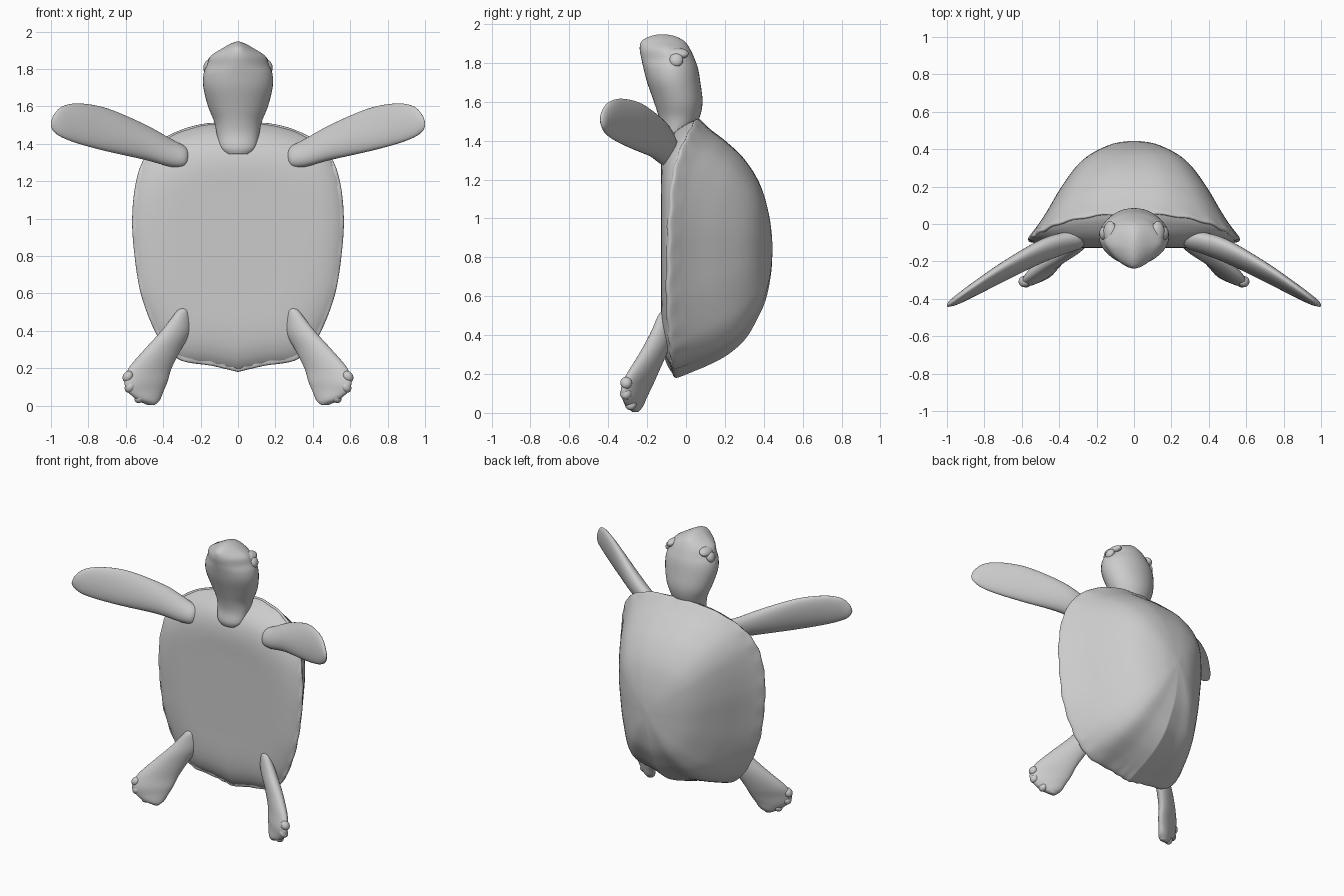
import bpy, bmesh, math
from mathutils import Matrix, Vector

cube = bpy.data.objects.get("Cube")
if cube:
    bpy.data.objects.remove(cube, do_unlink=True)

grey = bpy.data.materials.new("plain_grey")
grey.use_nodes = True
COLOUR = (0.6, 0.6, 0.6, 1.0)
grey.diffuse_color = COLOUR
grey.node_tree.nodes["Principled BSDF"].inputs["Base Color"].default_value = COLOUR


def spline(rows, steps):
    """Smooth curve through rows of numbers."""
    out = []
    for i in range(len(rows) - 1):
        p = [rows[max(i - 1, 0)], rows[i], rows[i + 1], rows[min(i + 2, len(rows) - 1)]]
        for k in range(steps):
            t = k / steps
            out.append([b + 0.5 * t * (c - a + t * (2 * a - 5 * b + 4 * c - d + t * (3 * (b - c) + d - a)))
                        for a, b, c, d in zip(*p)])
    return out + [list(rows[-1])]


def finish(name, bm):
    bmesh.ops.recalc_face_normals(bm, faces=bm.faces)
    mesh = bpy.data.meshes.new(name)
    bm.to_mesh(mesh)
    bm.free()
    mesh.materials.append(grey)
    mesh.shade_smooth()
    obj = bpy.data.objects.new(name, mesh)
    bpy.context.collection.objects.link(obj)
    return obj


def bridge_rings(name, rings, cap_start, cap_end):
    """Skin a list of closed point rings, with optional end fans."""
    bm = bmesh.new()
    vs = [[bm.verts.new(p) for p in ring] for ring in rings]
    n = len(vs[0])
    for r0, r1 in zip(vs, vs[1:]):
        for j in range(n):
            bm.faces.new((r0[j], r0[(j + 1) % n], r1[(j + 1) % n], r1[j]))
    for use, ring in ((cap_start, vs[0]), (cap_end, vs[-1])):
        if use:
            mid = bm.verts.new(sum((v.co for v in ring), Vector()) / n)
            for j in range(n):
                bm.faces.new((ring[j], ring[(j + 1) % n], mid))
    return finish(name, bm)


def limb(name, rows, axis, side=1, n=32):
    """Rows: position along axis, centre a, centre y, radius a, radius y, lean, front pinch."""
    rings = []
    for t, a, y, ra, ry, lean, pinch in spline(rows, 5):
        ra, ry = max(ra, 0.002), max(ry, 0.002)
        ring = []
        for j in range(n):
            ang = 2 * math.pi * j / n
            c, s = math.cos(ang), math.sin(ang)
            da = ra * c * (1 - pinch * max(0, -s))
            py = y + ry * s + lean * da
            ring.append((side * t, py, a + da) if axis == "x" else (side * (a + da), py, t))
        rings.append(ring)
    return bridge_rings(name, rings, True, True)


def ball(name, centre, size, turn=0.0):
    bm = bmesh.new()
    m = Matrix.Translation(centre) @ Matrix.Rotation(turn, 4, "Y") @ Matrix.Diagonal((*size, 1))
    bmesh.ops.create_uvsphere(bm, u_segments=20, v_segments=12, radius=1, matrix=m)
    return finish(name, bm)


# Shell outline, from tail to nape: x, z, rim y
MID_Z, PEAK, BELLY = 0.85, 0.445, -0.128
half = spline([(0, .18, -.05), (.06, .195, -.055), (.15, .215, -.06), (.30, .24, -.065), (.39, .31, -.07),
               (.455, .42, -.08), (.52, .6, -.088), (.553, .8, -.085), (.566, 1.0, -.08),
               (.545, 1.2, -.065), (.49, 1.34, -.03), (.38, 1.44, .015), (.2, 1.505, .05), (0, 1.516, .06)], 6)
outline = half + [(-x, z, y) for x, z, y in half[-2:0:-1]]

# Dome: scale of the outline, then height at the flanks, nape and tail
dome = spline([(.965, -.03, -.03, -.03), (1, 0, 0, 0), (.95, .08, .10, .18), (.9, .15, .20, .34),
               (.82, .28, .38, .54), (.7, .50, .60, .72), (.55, .73, .78, .84), (.4, .87, .89, .93),
               (.2, .97, .97, .985), (.02, 1, 1, 1)], 4)
rings = []
for s, flank, nape, tail in dome:
    ring = []
    for i, (x, z, y) in enumerate(outline):
        d = (z - MID_Z) / 0.668
        h = flank + ((nape if d > 0 else tail) - flank) * min(1, d * d)
        ripple = 0.004 * math.sin(i * 1.3) * max(0, (s - .93) / .07)
        ring.append((x * s, y + (PEAK - y) * h + ripple, MID_Z + (z - MID_Z) * s))
    rings.append(ring)
bridge_rings("shell", rings, False, True)

# Belly plate
plate = spline([(.99, 0), (.965, .25), (.9, .6), (.8, .87), (.65, 1), (.4, 1), (.02, 1)], 4)
bridge_rings("belly_plate", [[(x * s, y + (BELLY - y) * f, MID_Z + (z - MID_Z) * s) for x, z, y in outline]
                             for s, f in plate], False, True)

# Head and neck
limb("head_and_neck", [
    (1.345, 0, -.100, .060, .030, 0, 0), (1.38, 0, -.085, .095, .055, 0, 0),
    (1.45, 0, -.050, .113, .080, 0, 0), (1.52, 0, -.035, .128, .105, 0, 0),
    (1.60, 0, -.040, .160, .125, 0, 0), (1.70, 0, -.063, .185, .137, 0, 0),
    (1.77, 0, -.078, .185, .140, 0, .1), (1.82, 0, -.092, .166, .137, 0, .25),
    (1.87, 0, -.108, .145, .130, 0, .35), (1.91, 0, -.118, .085, .112, 0, .35),
    (1.935, 0, -.120, .040, .070, 0, .2), (1.946, 0, -.120, .010, .025, 0, 0)], "z", n=40)

FLIPPER = [
    (.262, 1.335, -.080, .025, .020, .2, 0), (.285, 1.333, -.085, .055, .045, .2, 0),
    (.36, 1.353, -.100, .075, .056, .2, 0), (.50, 1.410, -.148, .095, .062, .2, 0),
    (.70, 1.475, -.255, .115, .050, .2, 0), (.85, 1.508, -.345, .108, .038, .15, 0),
    (.94, 1.517, -.400, .083, .028, .1, 0), (.985, 1.510, -.425, .045, .017, 0, 0),
    (1.0, 1.505, -.435, .012, .006, 0, 0)]
HIND_LEG = [
    (.522, .295, -.110, .018, .012, 0, 0), (.50, .295, -.112, .037, .030, -.3, 0),
    (.40, .330, -.127, .080, .050, -.45, 0), (.30, .403, -.172, .098, .052, -.5, 0),
    (.20, .470, -.225, .115, .050, -.55, 0), (.13, .491, -.255, .115, .047, -.55, 0),
    (.08, .495, -.265, .098, .042, -.5, 0), (.03, .478, -.265, .060, .035, -.4, 0),
    (.004, .465, -.260, .020, .015, 0, 0)]

# Paired parts
for label, side in (("left", 1), ("right", -1)):
    limb(label + "_front_flipper", FLIPPER, "x", side)
    limb(label + "_hind_leg", HIND_LEG, "z", side)
    for i, (x, y, z) in enumerate([(.588, -.308, .155), (.577, -.31, .10), (.525, -.285, .045)]):
        ball(f"{label}_toe_{i + 1}", (side * x, y, z), (.027, .03, .033), side * -.6)
    ball(label + "_eye", (side * .160, -.05, 1.815), (.024, .036, .036), side * -.35)
    ball(label + "_brow", (side * .128, -.045, 1.848), (.038, .06, .026), side * .5)
